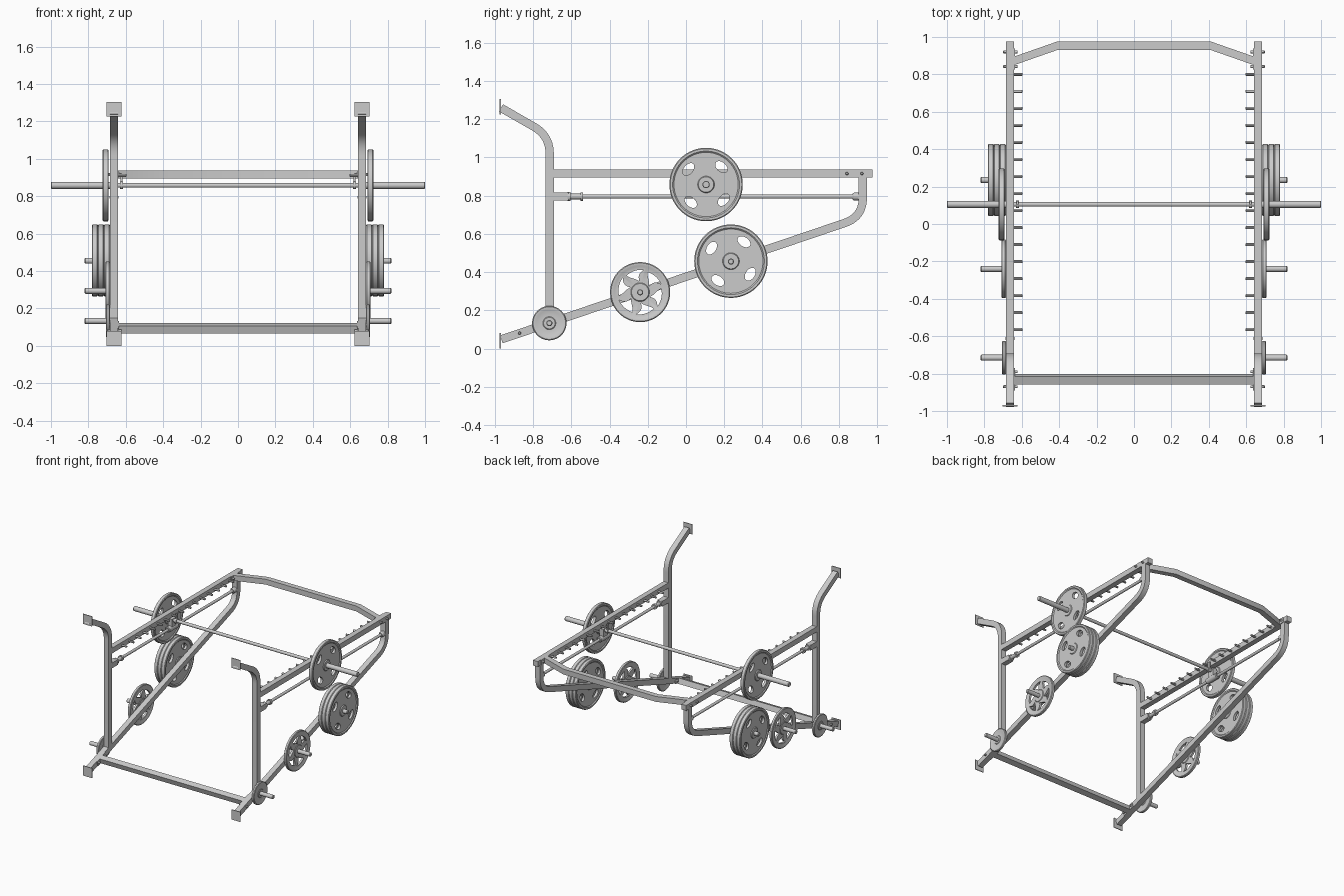
import bpy, bmesh
from math import sin, cos, pi, radians, atan
from mathutils import Vector, Matrix

if "Cube" in bpy.data.objects:
    bpy.data.objects.remove(bpy.data.objects["Cube"])

X = 0.663          # centre of the side frames
W = 0.043          # square tube width
SLOPE = 0.339      # rise of the lower side tube


def finish(bm, name, mirror=True):
    bmesh.ops.recalc_face_normals(bm, faces=bm.faces)
    me = bpy.data.meshes.new(name)
    bm.to_mesh(me)
    bm.free()
    return add(me, name, mirror)


def add(me, name, mirror=True):
    me.shade_smooth()
    me.set_sharp_from_angle(angle=radians(30))
    ob = bpy.data.objects.new(name, me)
    bpy.context.collection.objects.link(ob)
    if mirror:
        ob.modifiers.new("mirror", 'MIRROR')
    return ob


def loft(bm, rings):
    vs = [[bm.verts.new(p) for p in r] for r in rings]
    n = len(vs[0])
    for a, b in zip(vs, vs[1:]):
        for i in range(n):
            bm.faces.new((a[i], a[(i + 1) % n], b[(i + 1) % n], b[i]))
    bm.faces.new(vs[0])
    bm.faces.new(vs[-1])


def fillet(p, c, q, tl, n=10):
    """Round the corner c between p and q with tangent length tl."""
    p, c, q = Vector(p), Vector(c), Vector(q)
    a, b = c + (p - c).normalized() * tl, c + (q - c).normalized() * tl
    pts = [a * (1 - t) ** 2 + c * 2 * t * (1 - t) + b * t * t for t in [i / n for i in range(n + 1)]]
    return [p] + pts + [q]


def tube(name, pts, side, mirror=True, w=W):
    """Square tube swept along a planar path, side is the plane normal."""
    pts, s = [Vector(p) for p in pts], Vector(side)
    rings = []
    for i, p in enumerate(pts):
        d1 = (p - pts[i - 1]).normalized() if i else (pts[1] - p).normalized()
        d2 = (pts[i + 1] - p).normalized() if i < len(pts) - 1 else d1
        t = (d1 + d2).normalized()
        o = s.cross(t) * (w / 2 / t.dot(d1))
        h = s * w / 2
        rings.append([p + o + h, p - o + h, p - o - h, p + o - h])
    bm = bmesh.new()
    loft(bm, rings)
    return finish(bm, name, mirror)


def lathe(name, prof, y, z, axis='X', x=0, n=24, mirror=True):
    """Revolve (position, radius) pairs about an axis parallel to X or Y."""
    rings = []
    for a, r in prof:
        c = [(r * cos(2 * pi * i / n), r * sin(2 * pi * i / n)) for i in range(n)]
        rings.append([(x + a, y + u, z + v) if axis == 'X' else (x + u, y + a, z + v) for u, v in c])
    bm = bmesh.new()
    loft(bm, rings)
    return finish(bm, name, mirror)


def box(name, c, size, tilt=0):
    bm = bmesh.new()
    m = Matrix.Translation(c) @ Matrix.Rotation(tilt, 4, 'X') @ Matrix.Diagonal((*size, 1))
    bmesh.ops.create_cube(bm, size=1, matrix=m)
    return finish(bm, name)


def slope_z(y):
    return 0.133 + SLOPE * (y + 0.715)


# Side frames: bent upright, sloped lower tube, top rail, wall plates
tube("upright", fillet((X, -0.968, 1.259), (X, -0.713, 1.113), (X, -0.713, slope_z(-0.713)), 0.095), (1, 0, 0))
tube("lower_tube", fillet((X, -0.966, slope_z(-0.966)), (X, 0.925, slope_z(0.925)), (X, 0.925, 0.9), 0.1), (1, 0, 0))
tube("top_rail", [(X, -0.7, 0.915), (X, 0.975, 0.915)], (1, 0, 0))
for n, z in (("upper", 1.265), ("lower", 0.04)):
    box(n + "_wall_plate", (X, -0.972, z), (0.08, 0.006, 0.08))

# Crossbars with bolted flanges
cy, tilt = -0.83, atan(SLOPE)
bm = bmesh.new()
bmesh.ops.create_cube(bm, size=1, matrix=Matrix.Translation((0, cy, slope_z(cy)))
                      @ Matrix.Rotation(tilt, 4, 'X') @ Matrix.Diagonal((1.28, W, W, 1)))
finish(bm, "front_crossbar", False)
tube("rear_crossbar", [(-0.642, 0.872, 0.915), (-0.41, 0.953, 0.915), (0.41, 0.953, 0.915), (0.642, 0.872, 0.915)],
     (0, 0, 1), False)
box("front_flange", (0.639, cy, slope_z(cy)), (0.006, 0.11, W), tilt)
box("rear_flange", (0.639, 0.882, 0.915), (0.006, 0.11, W))
bolt = [(-0.04, 0.004), (-0.04, 0.007), (-0.029, 0.008), (0.027, 0.008), (0.033, 0.008), (0.037, 0.005)]
for y, z in ((cy - 0.04, slope_z(cy - 0.04)), (cy + 0.04, slope_z(cy + 0.04)), (0.842, 0.915), (0.92, 0.915)):
    lathe("flange_bolt", bolt, y, z, x=X, n=12)

# Row of lock pegs inside each rail
for i in range(16):
    lathe("lock_peg", [(0.597, 0.006), (0.599, 0.008), (0.65, 0.008)], -0.565 + i * 0.091, 0.912, n=12)

# Guide rods with mounts and bumpers
GZ = 0.795
lathe("guide_rod", [(-0.69, 0.011), (0.91, 0.011)], 0, GZ, 'Y', X)
box("rod_mount", (X, -0.655, GZ), (W, 0.08, W))
lathe("rod_collar", [(-0.62, 0.024), (-0.603, 0.024), (-0.603, 0.015), (-0.553, 0.015),
                     (-0.553, 0.022), (-0.538, 0.022)], 0, GZ, 'Y', X)
lathe("rear_rod_collar", [(0.872, 0.016), (0.88, 0.021), (0.906, 0.021)], 0, GZ, 'Y', X)

# Barbell, its slider and locking hook
BY, BZ = 0.105, 0.858
lathe("barbell_shaft", [(-0.7, 0.0125), (0.7, 0.0125)], BY, BZ, mirror=False)
lathe("barbell_sleeve", [(0.685, 0.019), (0.996, 0.019), (1.0, 0.016)], BY, BZ)
lathe("slider", [(-0.06, 0.018), (-0.055, 0.022), (0.055, 0.022), (0.06, 0.018)], BY, GZ, 'Y', X)
box("slider_block", (X, BY, 0.837), (0.034, 0.05, 0.07))
lathe("hook_collar", [(0.615, 0.02), (0.632, 0.02)], BY, BZ)
box("lock_hook", (0.623, BY + 0.006, 0.888), (0.01, 0.018, 0.055))


# Weight plates
def plate_mesh(R, t, hub, d, cutters):
    prof = [(0, hub), (d, hub + 0.004), (d, R - 0.024), (0, R - 0.017), (0, R - 0.005), (0.004, R)]
    prof += [(t - a, r) for a, r in reversed(prof)]
    ob = lathe("plate_base", prof, 0, 0, n=64, mirror=False)
    if cutters:
        bm = bmesh.new()
        for pts in cutters:
            loft(bm, [[(x, *p) for p in pts] for x in (-0.05, 0.1)])
        cut = finish(bm, "hole_cutter", False)
        cut.hide_render = True
        mod = ob.modifiers.new("holes", 'BOOLEAN')
        mod.operation, mod.solver, mod.object = 'DIFFERENCE', 'EXACT', cut
        dg = bpy.context.evaluated_depsgraph_get()
        me = bpy.data.meshes.new_from_object(ob.evaluated_get(dg))
        bpy.data.objects.remove(cut)
    else:
        me = ob.data.copy()
    bpy.data.objects.remove(ob)
    return me


def oval(a, dist=0.122, long=0.037, short=0.024, n=24):
    """Oval grip hole with its long axis along the rim."""
    out = []
    for i in range(n):
        u, v = dist + short * cos(2 * pi * i / n), long * sin(2 * pi * i / n)
        out.append((u * cos(a) - v * sin(a), u * sin(a) + v * cos(a)))
    return out


def swirl(a, n=10):
    """Curved pinwheel slot tapering towards the hub."""
    outer = [(0.118 - 0.006 * (i / n), 0.85 * i / n) for i in range(n + 1)]
    inner = [(0.112 - 0.055 * (i / n), 0.85 - 0.6 * (i / n) ** 2) for i in range(1, n + 1)]
    back = [(0.057 + 0.061 * i / n, 0.25 + 0.12 * sin(pi * i / n) - 0.25 * i / n) for i in range(1, n)]
    return [(r * cos(a + b), r * sin(a + b)) for r, b in outer + inner + back]


large = plate_mesh(0.192, 0.032, 0.04, 0.006, [oval(k * pi / 2) for k in range(4)])
medium = plate_mesh(0.157, 0.024, 0.045, 0.004, [swirl(k * pi / 3) for k in range(6)])
small = plate_mesh(0.09, 0.02, 0.03, 0.003, [])


def put_plate(name, me, x, y, z, deg=0):
    me = me.copy()
    me.transform(Matrix.Translation((x, y, z)) @ Matrix.Rotation(radians(deg), 4, 'X'))
    add(me, name)


put_plate("barbell_plate", large, 0.692, BY, BZ, 49)
for k in range(3):
    put_plate("large_plate", large, 0.685 + k * 0.032, 0.235, 0.457, 56)
put_plate("medium_plate", medium, 0.685, -0.24, 0.295, 20)
put_plate("small_plate", small, 0.685, -0.715, 0.133)

# Storage pegs
for y in (0.235, -0.24, -0.715):
    lathe("storage_peg", [(0.67, 0.016), (0.816, 0.016), (0.82, 0.012)], y, slope_z(y))
